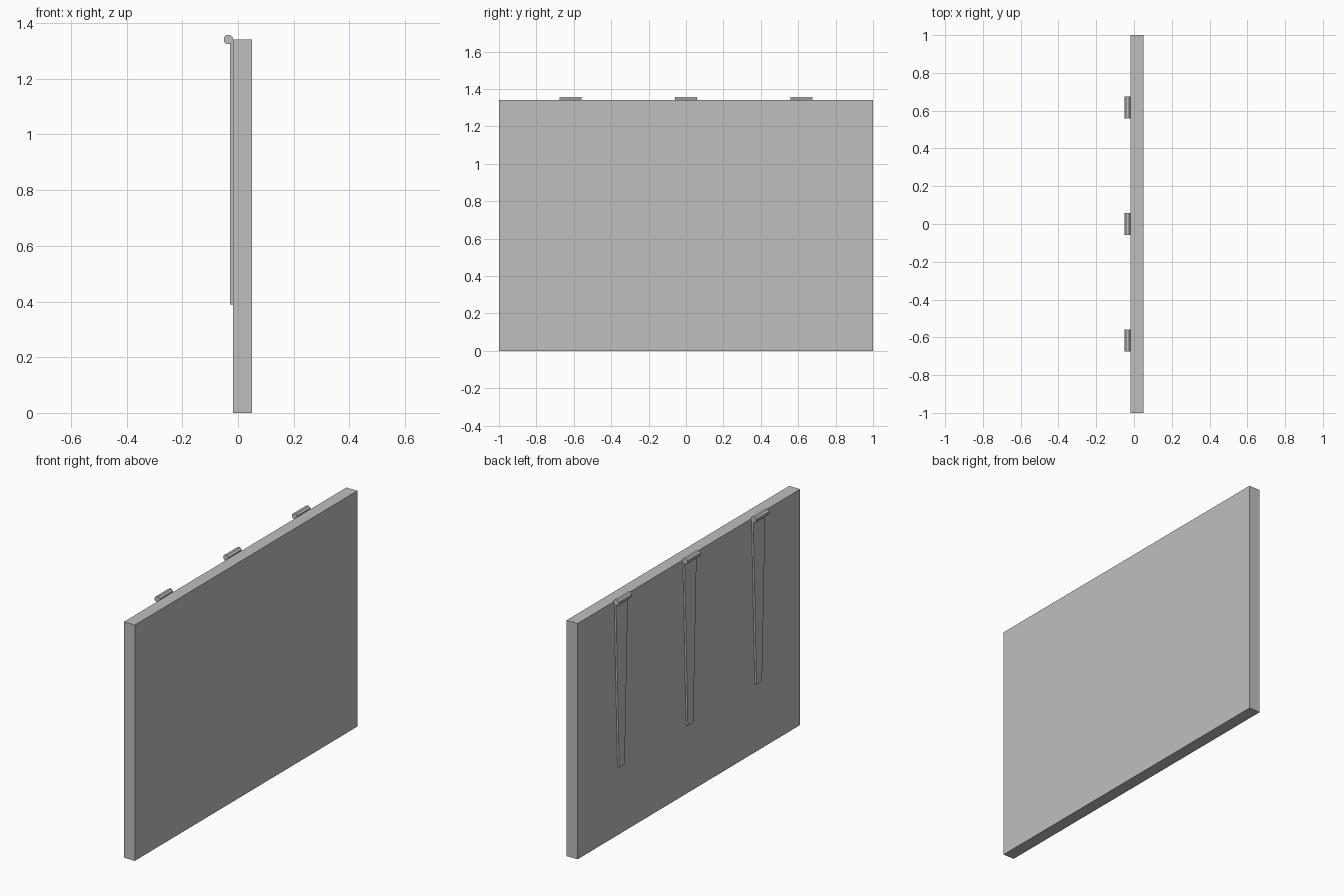
import bpy
import bmesh
from math import radians
from mathutils import Matrix

default = bpy.data.objects.get("Cube")
if default:
    bpy.data.objects.remove(default, do_unlink=True)

grey = bpy.data.materials.new("light grey")
grey.use_nodes = True
colour = (0.52, 0.52, 0.52, 1)
grey.diffuse_color = colour
grey.node_tree.nodes["Principled BSDF"].inputs["Base Color"].default_value = colour


def make_object(name, bm):
    bmesh.ops.recalc_face_normals(bm, faces=bm.faces)
    mesh = bpy.data.meshes.new(name)
    bm.to_mesh(mesh)
    bm.free()
    mesh.materials.append(grey)
    obj = bpy.data.objects.new(name, mesh)
    bpy.context.collection.objects.link(obj)
    return obj


def prism_x(name, outline, x0, x1):
    """Extrude a (y, z) outline from x0 to x1."""
    bm = bmesh.new()
    face = bm.faces.new([bm.verts.new((x0, y, z)) for y, z in outline])
    extruded = bmesh.ops.extrude_face_region(bm, geom=[face])["geom"]
    verts = [v for v in extruded if isinstance(v, bmesh.types.BMVert)]
    bmesh.ops.translate(bm, verts=verts, vec=(x1 - x0, 0, 0))
    return make_object(name, bm)


def barrel(name, x, y, z, radius, length):
    """Eight-sided hinge barrel lying along y, flat side up."""
    bm = bmesh.new()
    place = (Matrix.Translation((x, y, z)) @ Matrix.Rotation(radians(90), 4, "X")
             @ Matrix.Rotation(radians(22.5), 4, "Z"))
    bmesh.ops.create_cone(bm, cap_ends=True, segments=8, radius1=radius,
                          radius2=radius, depth=length, matrix=place)
    return make_object(name, bm)


# Main slab
HEIGHT = 1.341
BACK = -0.018
prism_x("panel", [(-1, 0), (1, 0), (1, HEIGHT), (-1, HEIGHT)], BACK, 0.051)

# Three tapered strap hinges
for label, y in (("front", -0.617), ("middle", 0.0), ("rear", 0.617)):
    top, tip = 0.054, 0.025
    prism_x(label + "_hinge_strap",
            [(y - tip, 0.39), (y + tip, 0.39), (y + top, HEIGHT), (y - top, HEIGHT)],
            -0.029, BACK)
    barrel(label + "_hinge_barrel", -0.0345, y, HEIGHT, 0.0178, 0.118)
